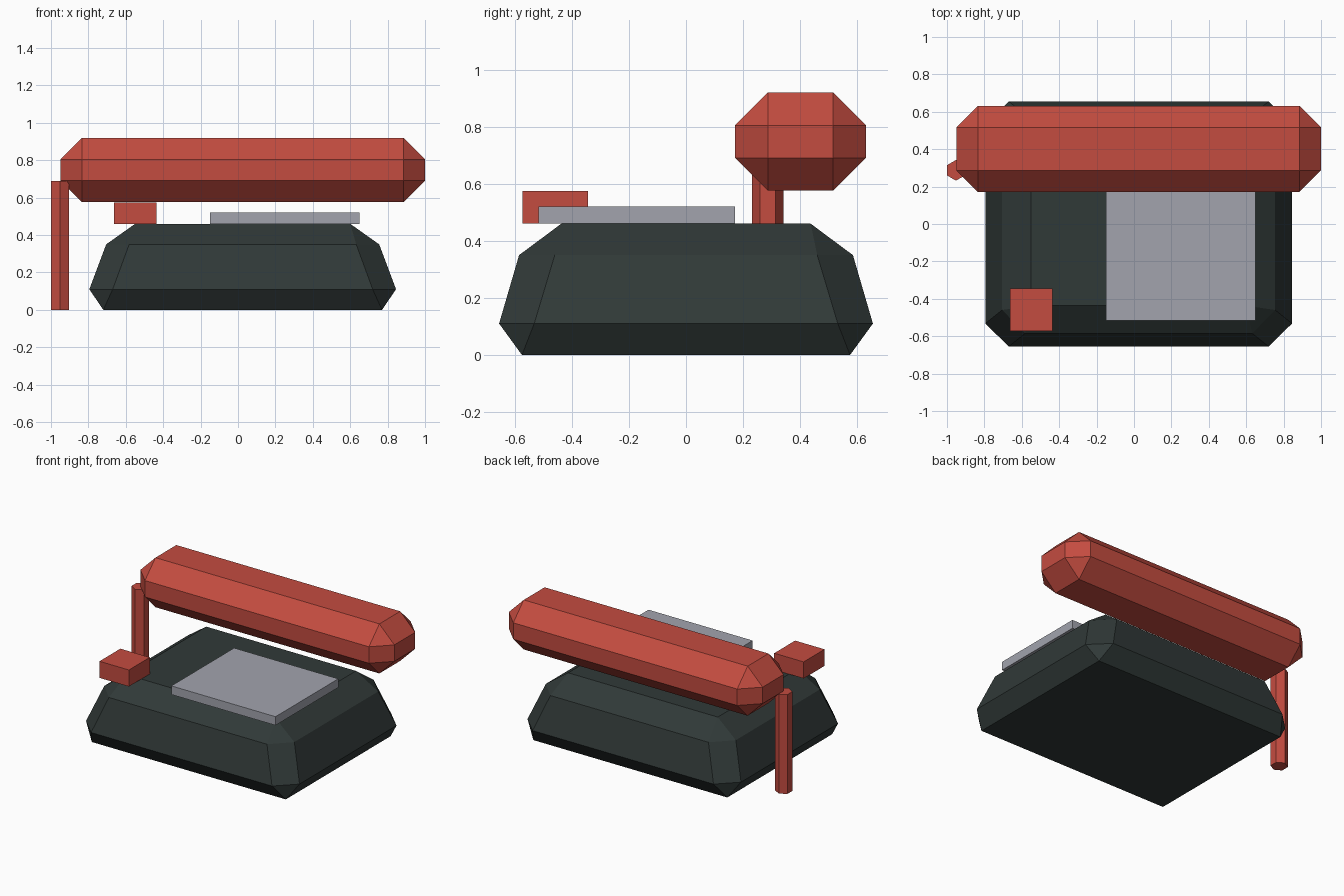
import bpy, bmesh, math

if "Cube" in bpy.data.objects:
    bpy.data.objects.remove(bpy.data.objects["Cube"])


def material(name, rgb):
    m = bpy.data.materials.new(name)
    m.diffuse_color = (*rgb, 1.0)
    m.use_nodes = True
    m.node_tree.nodes["Principled BSDF"].inputs["Base Color"].default_value = m.diffuse_color
    return m


RED = material("red", (0.55, 0.072, 0.051))
DARK = material("dark slate", (0.030, 0.041, 0.039))
GREY = material("grey", (0.36, 0.37, 0.42))


def finish(bm, name, mat):
    bmesh.ops.recalc_face_normals(bm, faces=bm.faces)
    mesh = bpy.data.meshes.new(name)
    bm.to_mesh(mesh)
    bm.free()
    mesh.materials.append(mat)
    obj = bpy.data.objects.new(name, mesh)
    bpy.context.collection.objects.link(obj)
    return obj


def box(name, mat, lo, hi, bevel=0):
    bm = bmesh.new()
    bmesh.ops.create_cube(bm, size=1)
    for v in bm.verts:
        v.co = [a + (c + 0.5) * (b - a) for a, b, c in zip(lo, hi, v.co)]
    if bevel:
        bmesh.ops.bevel(bm, geom=bm.edges[:], offset=bevel, segments=1,
                        affect='EDGES', profile=0.5)
    return finish(bm, name, mat)


def chamfered_base(name, mat, cx):
    """Tapered body: square-cornered caps joined by two chamfered rings."""
    bm = bmesh.new()
    # half sizes per ring: z, outer x, outer y, inner x, inner y
    rings = [(0.11, 0.82, 0.655, 0.695, 0.532), (0.35, 0.73, 0.585, 0.607, 0.46)]
    caps = [(0.0, 0.745, 0.575), (0.46, 0.575, 0.437)]
    signs = [(-1, -1), (1, -1), (1, 1), (-1, 1)]
    for z, ox, oy, ix, iy in rings:
        for sx, sy in signs:
            bm.verts.new((cx + sx * ox, sy * iy, z))
            bm.verts.new((cx + sx * ix, sy * oy, z))
    for z, hx, hy in caps:
        for sx, sy in signs:
            bm.verts.new((cx + sx * hx, sy * hy, z))
    bmesh.ops.convex_hull(bm, input=bm.verts[:])
    bmesh.ops.dissolve_limit(bm, angle_limit=math.radians(2),
                             verts=bm.verts[:], edges=bm.edges[:])
    return finish(bm, name, mat)


# Main body
chamfered_base("body", DARK, 0.025)

# Flat panel and raised button on top of the body
box("top_panel", GREY, (-0.15, -0.517, 0.46), (0.65, 0.172, 0.52))
box("button", RED, (-0.663, -0.573, 0.46), (-0.437, -0.344, 0.575))

# Long chamfered bar across the back
box("handle_bar", RED, (-0.95, 0.172, 0.576), (1.0, 0.631, 0.92), bevel=0.115)

# Six-sided post at the left end of the bar
bm = bmesh.new()
bmesh.ops.create_cone(bm, cap_ends=True, segments=6, radius1=0.055,
                      radius2=0.055, depth=0.69)
left = min(v.co.x for v in bm.verts)
turn = 0 if left > -0.05 else math.pi / 6
for v in bm.verts:
    x, y = v.co.x, v.co.y
    v.co = (-0.952 + x * math.cos(turn) - y * math.sin(turn),
            0.287 + x * math.sin(turn) + y * math.cos(turn), v.co.z + 0.345)
finish(bm, "post", RED)
